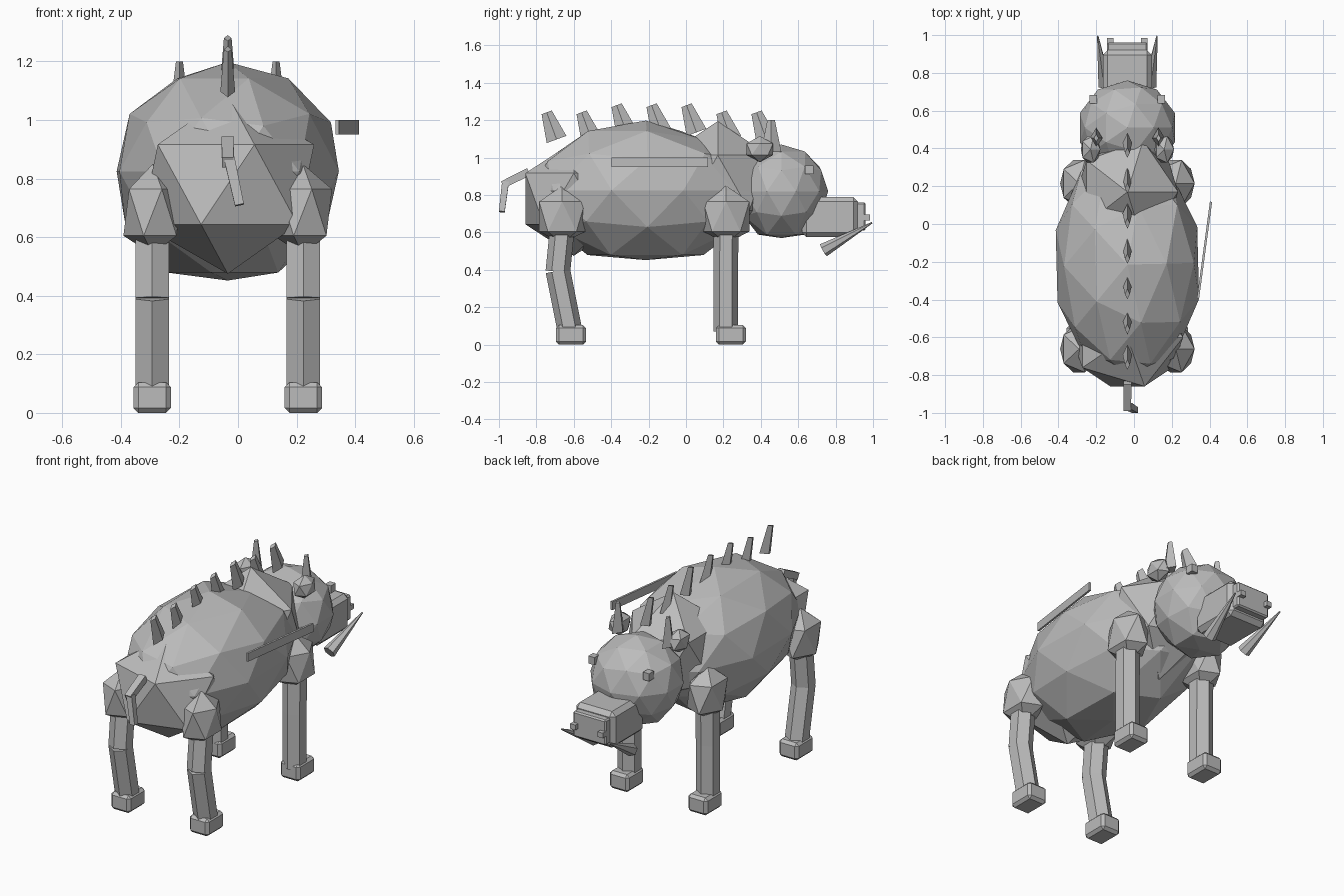
import bpy, math
from mathutils import Vector, Euler

if "Cube" in bpy.data.objects:
    bpy.data.objects.remove(bpy.data.objects["Cube"])

CX = -0.035  # animal's centre line
grey = bpy.data.materials.new("grey_hide")
grey.diffuse_color = (0.5, 0.5, 0.5, 1)
grey.use_nodes = True
grey.node_tree.nodes["Principled BSDF"].inputs["Base Color"].default_value = grey.diffuse_color


def finish(name, bevel=0):
    ob = bpy.context.object
    ob.name = name
    ob.data.materials.append(grey)
    if bevel:
        m = ob.modifiers.new("bevel", 'BEVEL')
        m.width, m.segments = bevel, 1
    return ob


def ball(name, loc, radii, sub=1, sag=1.0, rot=(0, 0, 0)):
    """Faceted ball; sag pushes the lowest ring of corners down."""
    bpy.ops.mesh.primitive_ico_sphere_add(subdivisions=sub, radius=1, location=loc, rotation=rot)
    ob = bpy.context.object
    ob.scale = radii
    low = -0.7 if sub == 2 else -0.3
    for v in ob.data.vertices:
        if -0.95 < v.co.z < low:
            v.co.z *= sag
    return finish(name)


def box(name, loc, size, bevel=0, rot=(0, 0, 0)):
    bpy.ops.mesh.primitive_cube_add(size=1, location=loc, rotation=rot)
    ob = bpy.context.object
    ob.scale = size
    bpy.ops.object.transform_apply(location=False, rotation=False, scale=True)
    return finish(name, bevel)


def rod(name, a, b, r1, r2, sides, flat=1.0, spin=0.0):
    """Tapered prism running from a to b."""
    a, b = Vector(a), Vector(b)
    d = b - a
    bpy.ops.mesh.primitive_cone_add(vertices=sides, radius1=r1, radius2=r2, depth=d.length)
    ob = bpy.context.object
    for v in ob.data.vertices:
        v.co.rotate(Euler((0, 0, spin)))
        v.co.x *= flat
    ob.rotation_euler = Vector((0, 0, 1)).rotation_difference(d.normalized()).to_euler()
    ob.location = (a + b) / 2
    return finish(name)


# Torso: the back slopes down towards the neck and the tail
body = ball("body", (CX, -0.215, 0.825), (0.394, 0.62, 0.373), 2, 1.09, (0, 0, 0.025))
for v in body.data.vertices:
    if v.co.z > 0.7 and v.co.y > 0.4:
        v.co.z *= 0.85
    elif v.co.z > 0.2 and v.co.y < -0.6:
        v.co.z *= 0.93
ball("rump", (CX, -0.60, 0.78), (0.33, 0.305, 0.305))
ball("shoulders", (CX, 0.17, 0.865), (0.30, 0.32, 0.33))

# Head and snout
ball("head", (CX, 0.51, 0.82), (0.265, 0.25, 0.25), 2, 1.09)
box("snout", (CX, 0.77, 0.682), (0.26, 0.30, 0.215), 0.025)
box("nose_plate", (CX, 0.935, 0.685), (0.215, 0.05, 0.15), 0.008)

# Legs: (y of thigh, knee, ankle, hoof)
legs = {"front": (0.215, 0.212, 0.212, 0.24), "rear": (-0.662, -0.685, -0.62, -0.615)}

for s, side in ((-1, "left"), (1, "right")):
    def X(d):
        return CX + s * d
    box("nostril_" + side, (X(0.09), 0.965, 0.68), (0.035, 0.04, 0.03))
    box("eye_" + side, (X(0.18), 0.66, 0.935), (0.04, 0.045, 0.045))
    ball("ear_" + side, (X(0.195), 0.395, 1.045), (0.058, 0.083, 0.07))
    rod("ear_tip_" + side, (X(0.165), 0.455, 1.03), (X(0.165), 0.455, 1.20),
        0.055, 0.02, 4, 0.6)
    rod("tusk_" + side, (X(0.12), 0.735, 0.505), (X(0.157), 0.995, 0.652),
        0.037, 0.004, 6)
    for part, (hip, knee, ankle, hoof) in legs.items():
        tag = part + "_" + side
        ball("thigh_" + tag, (X(0.256), hip, 0.695), (0.112, 0.145, 0.155), 1, 1.3)
        rod("upper_leg_" + tag, (X(0.258), knee, 0.39), (X(0.258), hip, 0.62),
            0.066, 0.066, 6)
        rod("lower_leg_" + tag, (X(0.258), ankle, 0.07), (X(0.258), knee, 0.395),
            0.066, 0.066, 6)
        box("hoof_" + tag, (X(0.258), hoof, 0.052), (0.127, 0.16, 0.104), 0.016)

# Row of back spines, leaning backwards
for i in range(7):
    y = -0.745 + i * 0.187
    z = 1.28 if 2 <= i <= 4 else 1.242
    rod("spine_%d" % (i + 1), (CX, y + 0.053, z - 0.145), (CX, y, z),
        0.056, 0.029, 4, 0.45)

# Tail
rod("tail_base", (CX, -0.84, 0.925), (CX, -0.98, 0.855), 0.03, 0.028, 4, 1, math.pi / 4)
rod("tail_end", (CX + 0.04, -0.985, 0.71), (CX + 0.005, -0.965, 0.87), 0.022, 0.026, 4, 1, math.pi / 4)

# Thin slat along the right flank
box("flank_slat", (0.373, -0.14, 0.975), (0.012, 0.52, 0.05), 0, (0, 0, -math.atan2(0.07, 0.52)))
